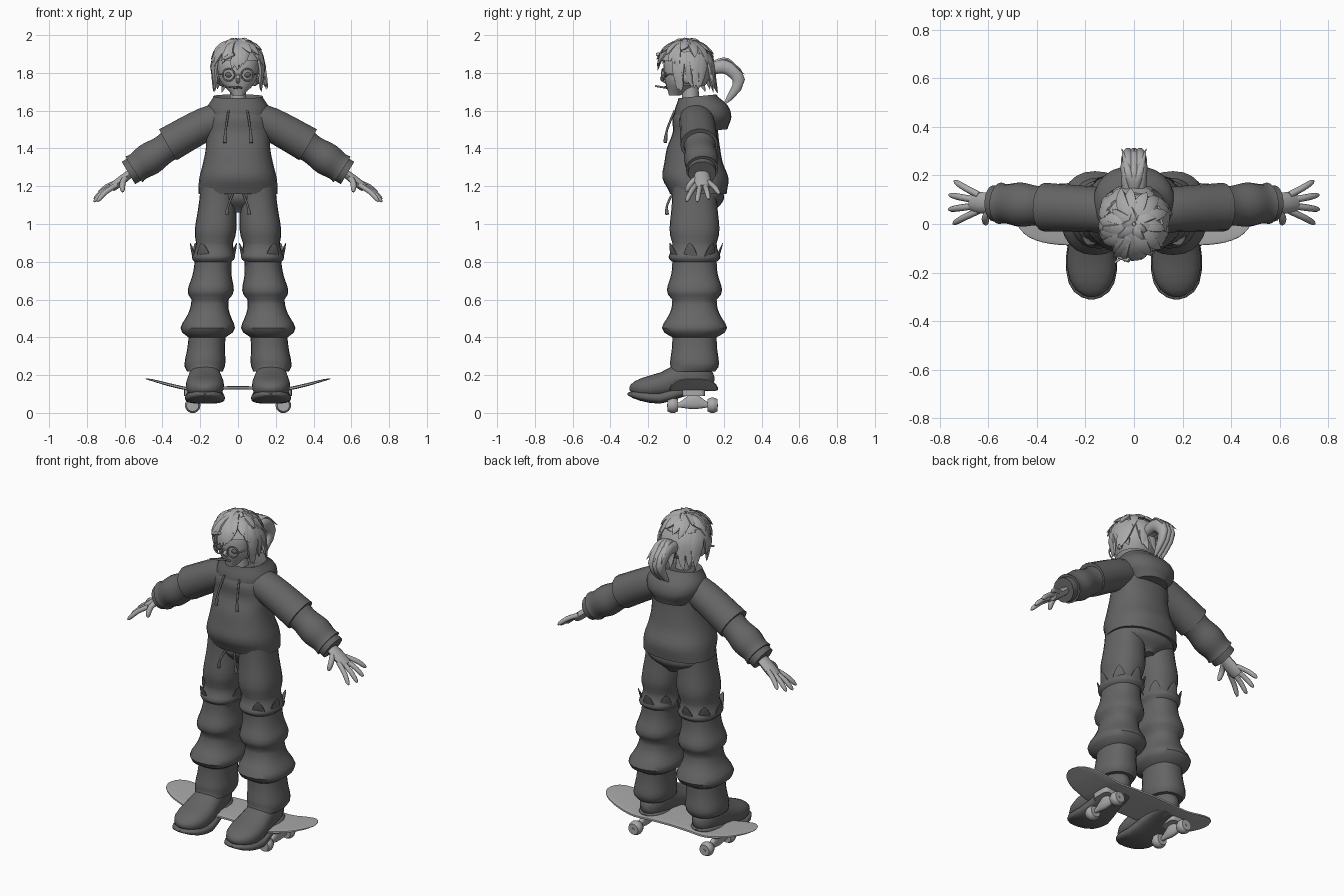
import bpy, bmesh, math, random
from math import sin, cos, pi, radians, sqrt
from mathutils import Vector

random.seed(4)
cube = bpy.data.objects.get("Cube")
if cube:
    bpy.data.objects.remove(cube, do_unlink=True)


def material(name, value):
    mat = bpy.data.materials.new(name)
    mat.use_nodes = True
    mat.diffuse_color = (value, value, value, 1)
    shader = mat.node_tree.nodes["Principled BSDF"]
    shader.inputs["Base Color"].default_value = mat.diffuse_color
    return mat


DARK = material("charcoal cloth", .13)
LIGHT = material("light grey", .4)
X_AXIS, Y_AXIS = Vector((1, 0, 0)), Vector((0, 1, 0))


def finish(name, bm, mat):
    bmesh.ops.recalc_face_normals(bm, faces=bm.faces)
    mesh = bpy.data.meshes.new(name)
    bm.to_mesh(mesh)
    bm.free()
    mesh.materials.append(mat)
    part = bpy.data.objects.new(name, mesh)
    bpy.context.scene.collection.objects.link(part)
    bpy.ops.object.select_all(action='DESELECT')
    part.select_set(True)
    bpy.context.view_layer.objects.active = part
    bpy.ops.object.shade_smooth_by_angle(angle=radians(45))


def skin(name, mat, rings, side):
    """Bridge rings of points into a closed surface; side -1 mirrors it."""
    bm = bmesh.new()
    rows = [[bm.verts.new((x * side, y, z)) for x, y, z in ring] for ring in rings]
    for low, high in zip(rows, rows[1:]):
        for i in range(len(low)):
            bm.faces.new((low[i - 1], low[i], high[i], high[i - 1]))
    bm.faces.new(rows[0])
    bm.faces.new(rows[-1])
    finish(name, bm, mat)


def smooth(profile, t):
    """Value at t on a smooth curve through evenly spaced values; a number stays constant."""
    if not isinstance(profile, (tuple, list)):
        return profile
    last = len(profile) - 1
    i = min(int(t * last), last - 1)
    f = t * last - i
    a, b, c, d = (profile[min(max(i + k, 0), last)] for k in (-1, 0, 1, 2))
    return (b + (c - b) * (f * f * (3 - f - f))
            + (c - a) * (f * (1 - f) ** 2 / 2) - (d - b) * (f * f * (1 - f) / 2))


def section(axis, place, mid_a, half_a, mid_b, half_b, power, count=24):
    """Rounded box outline standing across an axis."""
    def squared(v):
        return math.copysign(abs(v) ** (2 / power), v)
    ring = []
    for i in range(count):
        turn = 2 * pi * i / count
        point = [mid_a + half_a * squared(cos(turn)), mid_b + half_b * squared(sin(turn))]
        point.insert(axis, place)
        ring.append(Vector(point))
    return ring


def loft(name, mat, axis, start, stop, mid_a, half_a, mid_b, half_b,
         power=2.3, steps=12, side=1, tilt=0, hollow=False, blunt=0):
    """Rounded box sections along an axis; blunt rounds off both ends."""
    rings = []
    for i in range(steps + 1):
        t = i / steps
        cap = 1
        if blunt:
            t = (1 - cos(pi * t)) / 2
            cap = sqrt(max(1 - abs(2 * t - 1) ** blunt, .02))
        ring = section(axis, start + (stop - start) * t, smooth(mid_a, t),
                       smooth(half_a, t) * cap, smooth(mid_b, t), smooth(half_b, t) * cap, power)
        for point in ring:
            point.z += tilt * point.y
        rings.append(ring)
    if hollow:
        centre = sum(rings[-1], Vector()) / len(rings[-1])
        centre.z -= .1
        rings.append([p.lerp(centre, .25) for p in rings[-1]])
    skin(name, mat, rings, side)


def steady(t):
    return 1


def rounded(t):
    return sqrt(max(1 - t ** 6, .1))


def pointed(t):
    return max(1 - t * t, .05)


def leaf(t):
    return max(sin(pi * (.2 + .8 * t)) ** .7, .05)


def folded(t):
    return 1 + .06 * sin(4 * pi * t)


def tube(name, mat, points, wide, thick, shape=steady, ref=Y_AXIS, side=1, steps=8, count=10):
    """Sweep an ellipse along a smooth path; wide is measured along ref."""
    path = [smooth([Vector(p) for p in points], i / steps) for i in range(steps + 1)]
    rings = []
    for i, p in enumerate(path):
        ahead = (path[min(i + 1, steps)] - path[max(i - 1, 0)]).normalized()
        u = (ref - ahead * ref.dot(ahead)).normalized()
        v = ahead.cross(u)
        size = shape(i / steps)
        turns = [2 * pi * k / count for k in range(count)]
        rings.append([p + (u * wide * cos(a) + v * thick * sin(a)) * size for a in turns])
    skin(name, mat, rings, side)


def ball(name, mat, centre, size, keep=None):
    bm = bmesh.new()
    bmesh.ops.create_uvsphere(bm, u_segments=24, v_segments=12, radius=1)
    for v in bm.verts:
        v.co = Vector(c + a * b for c, a, b in zip(centre, v.co, size))
    if keep:
        spare = [f for f in bm.faces if not keep(f.calc_center_median())]
        bmesh.ops.delete(bm, geom=spare, context='FACES')
    finish(name, bm, mat)


# Hoodie body, hood and trouser seat
loft("hoodie_body", DARK, 2, 1.16, 1.65, 0, (.21, .205, .185, .17, .17, .16, .08),
     (.065, .05, .04, .04, .05, .05, .05), (.15, .175, .155, .14, .12, .12, .07), steps=18)
loft("hood", DARK, 2, 1.48, 1.67, 0, (.11, .16, .165, .13),
     (.1, .09, .08, .06), (.12, .15, .14, .1), tilt=.1, hollow=True)
loft("trouser_seat", DARK, 2, 1.06, 1.2, 0, (.04, .18, .18), .07, (.08, .13, .12))

# Head, neck and face
loft("head", LIGHT, 2, 1.68, 1.95, 0, (.03, .09, .11, .11, .06),
     (-.06, -.02, 0, 0, 0), (.03, .09, .12, .11, .06))
tube("neck", LIGHT, [(0, .03, 1.55), (0, .02, 1.75)], .045, .045)
tube("nose", LIGHT, [(0, -.1, 1.79), (0, -.13, 1.77), (0, -.1, 1.75)], .01, .01, ref=X_AXIS)
tube("mouth", DARK, [(-.02, -.1, 1.72), (0, -.11, 1.725), (.02, -.1, 1.72)], .006, .005)
tube("mouth_stick", LIGHT, [(0, -.1, 1.72), (-.08, -.16, 1.73)], .005, .005)
tube("glasses_bridge", LIGHT, [(-.02, -.12, 1.79), (.02, -.12, 1.79)], .004, .004)
for side, tag in ((1, "left"), (-1, "right")):
    ball(tag + "_eye", DARK, (side * .05, -.108, 1.79), (.018, .01, .014))
    ball(tag + "_ear", LIGHT, (side * .11, .01, 1.78), (.02, .03, .04))
    turns = [t * pi / 12 for t in range(25)]
    tube(tag + "_glasses_rim", LIGHT,
         [(.05 + .032 * cos(a), -.122 + .006 * cos(a), 1.79 + .032 * sin(a)) for a in turns],
         .004, .004, side=side, steps=24)
    tube(tag + "_glasses_arm", LIGHT, [(.08, -.11, 1.79), (.12, .01, 1.8)], .004, .004, side=side)

# Hair cap with overlapping pointed locks
HAIR_CENTRE, HAIR_SIZE = Vector((0, 0, 1.83)), Vector((.135, .14, .14))
ball("hair_cap", LIGHT, HAIR_CENTRE, HAIR_SIZE,
     lambda c: c.z > 1.73 and (c.y > -.05 or c.z > 1.88))


def on_hair(around, down, lift):
    spread = sin(down) if down < pi / 2 else max(sin(down), .93)
    out = (spread * cos(around), spread * sin(around), cos(down))
    return HAIR_CENTRE + Vector(a * b * lift for a, b in zip(out, HAIR_SIZE))


def lock(name, heading, top, tip, wide, lift):
    around, sway = radians(heading), random.uniform(-.14, .14)
    points = [on_hair(around + sway * i, radians(top + (tip - top) * i / 3),
                      1 + (lift - 1) * (i / 3) ** 2) for i in range(4)]
    outward = Vector((cos(around), sin(around), .6))
    tube(name, LIGHT, points, .014, wide, leaf, outward, steps=5, count=6)


for i in range(9):
    lock("fringe_lock", -150 + i * 15, 25, random.uniform(82, 98), .027, 1.08)
for i in range(4):
    lock("left_side_lock", -25 + i * 14, 55, 158 - i * 9, .03, 1)
    lock("right_side_lock", 205 - i * 14, 55, 158 - i * 9, .03, 1)
for i in range(11):
    lock("back_lock", 15 + i * 15, 60, random.uniform(115, 140), .03, 1.3)
for i in range(14):
    lock("upper_lock", i * 26, 15, random.uniform(55, 85), .03, random.uniform(1.08, 1.2))
for i in range(9):
    lock("crown_lock", i * 40, 3, random.uniform(20, 46), .026, random.uniform(1.06, 1.18))
for x in (-.025, 0, .025):
    tube("ponytail", LIGHT, [(x, .12, 1.82), (x, .22, 1.83), (x, .28, 1.75), (x, .2, 1.63)],
         .03, .04, leaf, X_AXIS)
    tube("ponytail_tuft", LIGHT, [(0, .14, 1.85), (x, .22, 1.87), (x * 2, .31, 1.79)],
         .02, .012, pointed, X_AXIS)
tube("hair_clip", LIGHT, [(-.07, -.13, 1.875), (-.02, -.15, 1.9)], .01, .01)


def leg_rings():
    """Puffed cloth between each pair of tucks, swelling towards the lower tuck."""
    tucks = (1.2, .9, .8, .6, .4, .22)
    swells = (.012, .016, .024, .046, .01)
    for top, bottom, swell in zip(tucks, tucks[1:], swells):
        for i in range(8):
            t = i / 8
            z = top + (bottom - top) * t
            half = .098 + swell * sin(pi * t ** 2.5)
            yield section(2, z, .1 + .08 * (1.2 - z), half, .045, half * 1.2, 2.3)
    yield section(2, bottom, .175, .095, .03, .125, 2.3)


# Limbs, built once and mirrored
for side, tag in ((1, "left"), (-1, "right")):
    # Sleeve with dropped shoulder, loose forearm and cuff
    tube(tag + "_upper_sleeve", DARK, [(.06, .05, 1.56), (.17, .06, 1.53), (.37, .07, 1.42)],
         .1, .096, lambda t: .88 + .12 * t, side=side, count=18)
    tube(tag + "_lower_sleeve", DARK, [(.31, .07, 1.45), (.55, .085, 1.29)],
         .086, .083, folded, side=side, steps=14, count=18)
    tube(tag + "_cuff", DARK, [(.53, .085, 1.3), (.58, .085, 1.27)],
         .074, .07, side=side, count=18)

    # Hand with fanned fingers, the thumb side hanging lower
    wrist = Vector((.58, .085, 1.26))
    tube(tag + "_palm", LIGHT, [(.55, .085, 1.28), wrist, (.67, .09, 1.19)],
         .045, .026, lambda t: .7 + .4 * t * rounded(t), side=side)
    for fan in range(-27, 31, 19):
        a = radians(fan)
        reach = Vector((cos(a), sin(a), .2 * sin(a) - .75 * cos(a)))
        tube(tag + "_finger", LIGHT,
             [wrist + reach * .07, wrist + reach * .13 + Vector((.005, 0, .007)), wrist + reach * .185],
             .014, .014, rounded, side=side)
    tube(tag + "_thumb", LIGHT, [wrist, (.61, .03, 1.22), (.61, 0, 1.17)],
         .016, .016, rounded, X_AXIS, side)

    # Trouser leg with a frayed knee edge
    skin(tag + "_trouser_leg", DARK, list(leg_rings()), side)
    for heading in range(-60, 240, 50):
        a = radians(heading)
        out = Vector((cos(a), 1.2 * sin(a), 0))
        tube(tag + "_knee_fray", DARK, [Vector((.13, .045, .82)) + out * .1,
                                        Vector((.13, .045, .9)) + out * .125],
             .008, .04, pointed, out, side)

    # Shoe
    loft(tag + "_shoe_upper", DARK, 1, -.3, .15, .175, (.09, .1, .1, .085, .08, .07),
         (.13, .135, .15, .18, .19, .18), (.05, .06, .07, .09, .09, .08), side=side, blunt=5)
    loft(tag + "_shoe_sole", DARK, 1, -.31, .15, .175, (.1, .105, .105, .09, .085, .08),
         (.1, .085, .08, .11, .13, .14), (.025, .03, .03, .02), 3, side=side, blunt=5)

    # Drawstrings with thicker tips
    for label, path in (("_hood_string", [(.05, -.06, 1.6), (.065, -.1, 1.5), (.07, -.11, 1.43)]),
                        ("_waist_string", [(.02, -.06, 1.18), (.05, -.1, 1.1), (.06, -.1, 1.05)])):
        tube(tag + label, DARK, path, .006, .006, lambda t: 1 + (t > .7) * .6, side=side)

    # Skateboard truck and wheels
    loft(tag + "_truck_base", LIGHT, 2, .09, .125, .24, .045, .04, .06, 5, 1, side)
    loft(tag + "_truck_hanger", LIGHT, 1, -.05, .13, .24, (.01, .02, .01),
         (.04, .06, .04), (.01, .04, .01), side=side)
    tube(tag + "_axle", LIGHT, [(.24, -.1, .04), (.24, .17, .04)], .008, .008, ref=X_AXIS, side=side)
    for y in (-.07, .14):
        tyre = (.032, .04, .04, .032)
        loft(tag + "_wheel", LIGHT, 1, y - .027, y + .027, .24, tyre, .04, tyre, 2, side=side)

# Skateboard deck with raised ends
rise = (.18, .15, .125, .13, .133)
loft("skateboard_deck", LIGHT, 0, -.49, .49, .04, .13, rise + rise[-2::-1], .009, 5, 32, blunt=6)
